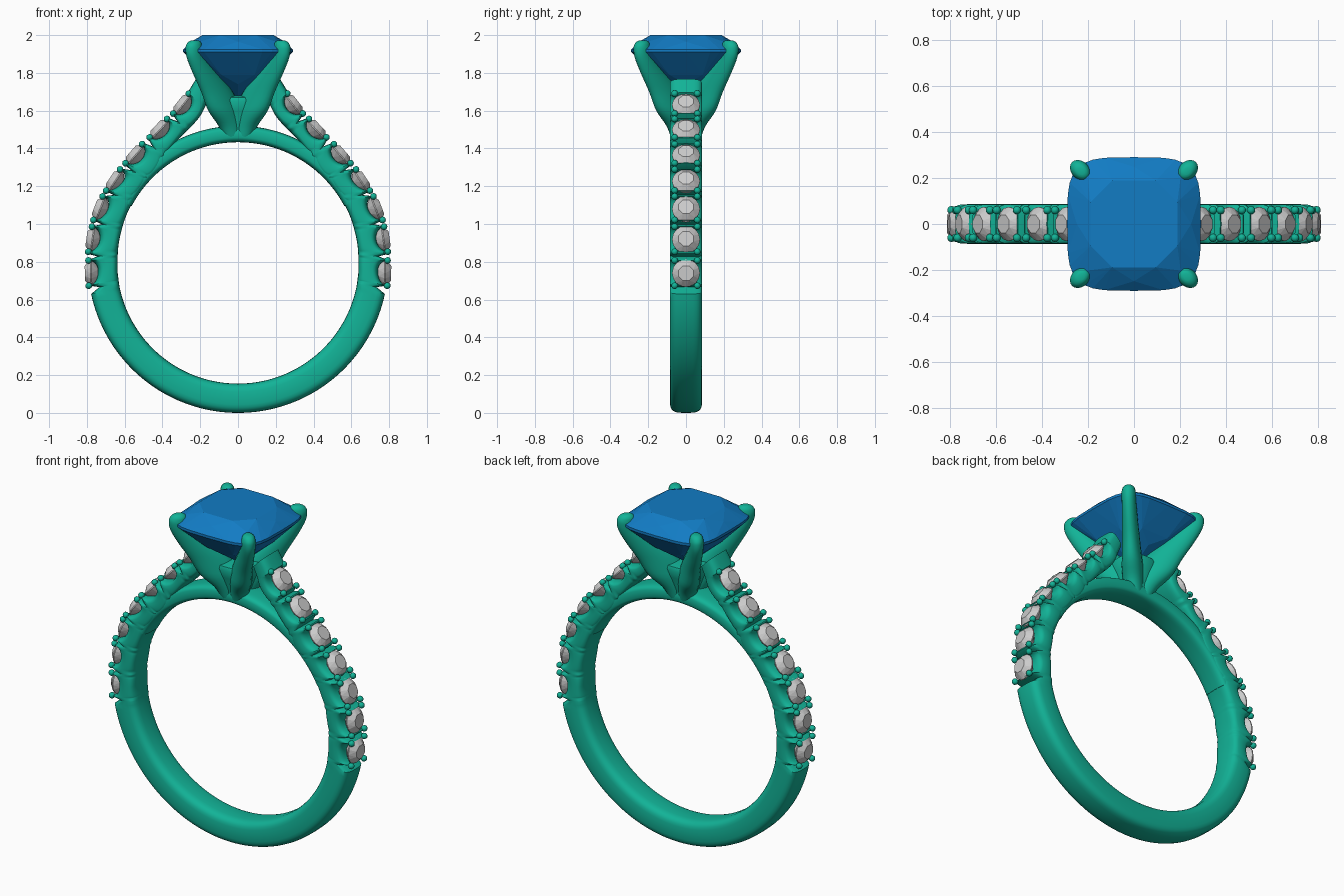
import bpy, bmesh, math
from mathutils import Vector as V

if "Cube" in bpy.data.objects:
    bpy.data.objects.remove(bpy.data.objects["Cube"])

def material(name, rgb):
    m = bpy.data.materials.new(name)
    m.diffuse_color = (*rgb, 1)
    m.use_nodes = True
    m.node_tree.nodes["Principled BSDF"].inputs["Base Color"].default_value = m.diffuse_color
    return m

GREEN = material("metal_green", (0.006, 0.45, 0.31))
BLUE = material("gem_blue", (0.006, 0.2, 0.55))
CZ, RI, HALF = 0.795, 0.64, 0.086      # finger hole centre, radius, half band width

def finish(name, bm, mat=None, smooth=True):
    bmesh.ops.recalc_face_normals(bm, faces=bm.faces[:])
    me = bpy.data.meshes.new(name)
    bm.to_mesh(me)
    bm.free()
    ob = bpy.data.objects.new(name, me)
    bpy.context.collection.objects.link(ob)
    if mat:
        me.materials.append(mat)
    if smooth:
        bpy.ops.object.select_all(action='DESELECT')
        ob.select_set(True)
        bpy.context.view_layer.objects.active = ob
        bpy.ops.object.shade_smooth_by_angle(angle=math.radians(35))
    return ob

def loft(bm, rings):
    rows = [[bm.verts.new(p) for p in r] for r in rings]
    n = len(rows[0])
    for a, b in zip(rows, rows[1:]):
        for i in range(n):
            j = (i + 1) % n
            bm.faces.new((a[i], a[j], b[j], b[i]))
    bm.faces.new(rows[0])
    bm.faces.new(rows[-1])

def power(c, n):
    return math.copysign(abs(c) ** (2 / n), c)

def superellipse(count, n, turn=0.0):
    angs = [2 * math.pi * (i + turn) / count for i in range(count)]
    return [(power(math.cos(a), n), power(math.sin(a), n)) for a in angs]

def section(inner, outer, half):
    """Rounded-rectangle slice between an inner and an outer point."""
    mid, arm = (inner + outer) / 2, (outer - inner) / 2
    return [mid + arm * v + V((0, half * u, 0)) for u, v in superellipse(28, 3.6)]

def polar(deg, r):
    a = math.radians(deg)
    return V((r * math.cos(a), 0, CZ + r * math.sin(a)))

# Shoulder profile: outer x, z and inner x, z; rows 1-7 also hold the stones
SHOULDER = [(.783, .657, .630, .684), (.795, .74, .638, .77), (.787, .92, .629, .91),
            (.745, 1.085, .585, 1.06), (.665, 1.235, .50, 1.20), (.555, 1.375, .43, 1.28),
            (.425, 1.51, .33, 1.43), (.305, 1.64, .205, 1.565), (.222, 1.768, .145, 1.69)]
OUT = [V((a, 0, b)) for a, b, c, d in SHOULDER]
INN = [V((c, 0, d)) for a, b, c, d in SHOULDER]
STONES = OUT[1:8]

def spline(pts, i, t):
    p0 = pts[i - 1] if i else pts[0] * 2 - pts[1]
    p3 = pts[i + 2] if i + 2 < len(pts) else pts[-1] * 2 - pts[-2]
    p1, p2 = pts[i], pts[i + 1]
    return (p1 * 2 + (p2 - p0) * t + (p0 * 2 - p1 * 5 + p2 * 4 - p3) * t * t
            + (p1 * 3 - p0 - p2 * 3 + p3) * t ** 3) / 2

GAPS = [spline(OUT, i, 0.5) for i in range(1, 7)] + [OUT[0]]

def cut_depth(p):
    """Scallop below every stone, small V notch between neighbours."""
    d = min((p - s).length for s in STONES)
    g = min((p - s).length for s in GAPS)
    depth = 0.055 * math.sqrt(max(0, 1 - (d / 0.066) ** 2))
    return max(depth, 0.05 * (1 - g / 0.017))

# Band: plain lower hoop running into notched shoulders
half_path = [(polar(-90 + k * 2, RI), polar(-90 + k * 2, CZ)) for k in range(40)]
for i in range(len(OUT) - 1):
    for k in range(30 + (i == len(OUT) - 2)):
        o, n = spline(OUT, i, k / 30), spline(INN, i, k / 30)
        half_path.append((n, o - (o - n).normalized() * cut_depth(o)))
flip = lambda p: V((-p.x, p.y, p.z))
path = [(flip(a), flip(b)) for a, b in reversed(half_path[1:])] + half_path
bm = bmesh.new()
loft(bm, [section(a, b, HALF) for a, b in path])
finish("band", bm, GREEN)

# Bridge: thin arch closing the finger hole under the head
bm = bmesh.new()
loft(bm, [section(polar(a, RI - .002), polar(a, .725), HALF - .005) for a in range(28, 153, 2)])
finish("bridge", bm, GREEN)

def hull_gem(name, points, mat=None):
    bm = bmesh.new()
    for p in points:
        bm.verts.new(p)
    bmesh.ops.convex_hull(bm, input=bm.verts[:])
    bmesh.ops.dissolve_limit(bm, angle_limit=0.02, verts=bm.verts[:], edges=bm.edges[:])
    return finish(name, bm, mat, smooth=False)

# Pave stones and the little beads that hold them
bead_bm = bmesh.new()
ROUND = [(.042, .016, 8, .5), (.074, -.014, 16, 0), (.074, -.02, 16, 0), (.04, -.052, 8, .5)]
for side in (1, -1):
    for i, c in enumerate(STONES):
        tan = (OUT[i + 2] - OUT[i]).normalized()
        nor = V((tan.z, 0, -tan.x))
        pts = [c + tan * r * u + V((0, r * v, 0)) + nor * h
               for r, h, n, turn in ROUND for u, v in superellipse(n, 2, turn)]
        pts.append(c - nor * .07)
        hull_gem(f"pave_stone_{'right' if side > 0 else 'left'}_{i + 1}",
                 [V((p.x * side, p.y, p.z)) for p in pts])
        # beads at both ends of each stone, on both edges
        for t in (-1, 1):
            for y in (-1, 1):
                p = c + tan * t * .067 - nor * .004
                made = bmesh.ops.create_icosphere(bead_bm, subdivisions=2, radius=.018)
                bmesh.ops.translate(bead_bm, verts=made["verts"], vec=(p.x * side, y * .06, p.z))
finish("pave_beads", bead_bm, GREEN)

# Head: four claws rising along the diagonals (height, distance, radial and side radius)
CLAW = [(1.45, .03, .06, .05), (1.52, .05, .08, .055), (1.6, .10, .11, .058),
        (1.7, .158, .108, .05), (1.8, .245, .085, .043), (1.88, .312, .06, .039),
        (1.93, .328, .052, .039), (1.955, .327, .044, .034), (1.968, .325, .03, .024),
        (1.974, .324, .012, .01)]
claw_pts = [V(c) for c in [(z, d, a) for z, d, a, b in CLAW]]
for q in range(4):
    ang = math.pi / 4 + q * math.pi / 2
    rad, tang = V((math.cos(ang), math.sin(ang), 0)), V((-math.sin(ang), math.cos(ang), 0))
    rings = []
    for i in range(len(CLAW) - 1):
        for k in range(4):
            t = k / 4
            z, d, a = spline(claw_pts, i, t)
            b = CLAW[i][3] * (1 - t) + CLAW[i + 1][3] * t
            rings.append([rad * (d + a * u) + tang * b * v + V((0, 0, z))
                          for u, v in superellipse(20, 2)])
    bm = bmesh.new()
    loft(bm, rings)
    finish(f"claw_{q + 1}", bm, GREEN)

# Cup joining the claws above the bridge
bm = bmesh.new()
loft(bm, [[V((r * u, r * v, z)) for u, v in superellipse(32, 2.4)]
          for z, r in [(1.45, .07), (1.52, .083), (1.6, .108), (1.65, .122), (1.67, .115), (1.68, .06)]])
finish("head_cup", bm, GREEN)

# Centre stone: faceted cushion cut
LEVELS = [(2.0, .20, 8, .5, 2.6), (1.965, .248, 8, 0, 3.4), (1.925, .29, 32, 0, 4),
          (1.91, .29, 32, 0, 4), (1.79, .185, 8, .5, 2.6), (1.74, .12, 8, 0, 3)]
hull_gem("centre_stone", [V((r * u, r * v, z)) for z, r, n, turn, e in LEVELS
                          for u, v in superellipse(n, e, turn)] + [V((0, 0, 1.66))], BLUE)
